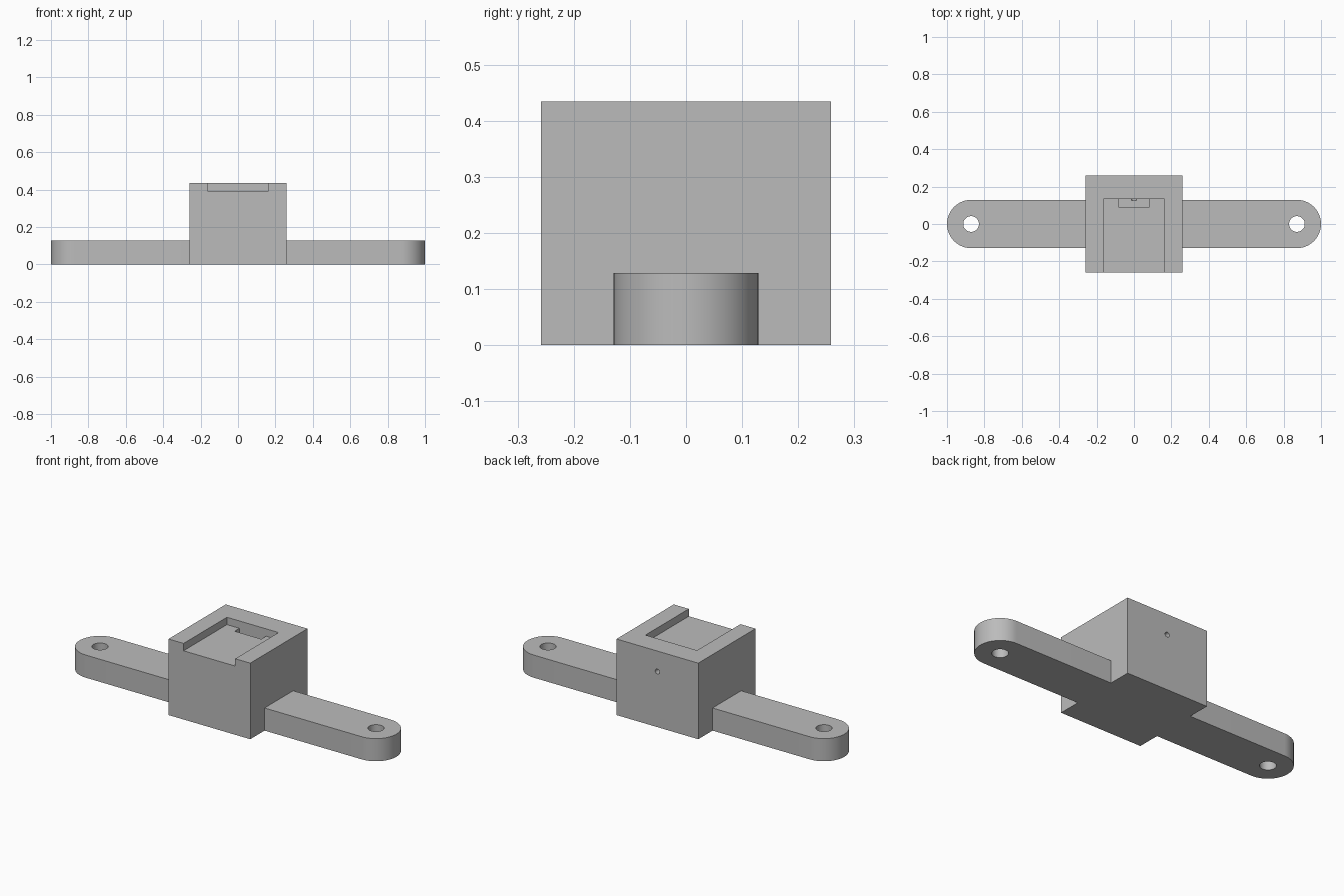
import bpy, bmesh, math
from mathutils import Matrix

cube = bpy.data.objects.get("Cube")
if cube:
    bpy.data.objects.remove(cube, do_unlink=True)

# Material
grey = bpy.data.materials.new("plain grey")
grey.use_nodes = True
colour = (0.5, 0.5, 0.5, 1)
grey.diffuse_color = colour
grey.node_tree.nodes["Principled BSDF"].inputs["Base Color"].default_value = colour


def make_object(name, bm):
    mesh = bpy.data.meshes.new(name)
    bmesh.ops.recalc_face_normals(bm, faces=bm.faces)
    bm.to_mesh(mesh)
    bm.free()
    mesh.materials.append(grey)
    ob = bpy.data.objects.new(name, mesh)
    bpy.context.collection.objects.link(ob)
    return ob


def box(name, low, high):
    bm = bmesh.new()
    bmesh.ops.create_cube(bm, size=1)
    for v in bm.verts:
        v.co = [l + (c + 0.5) * (h - l) for c, l, h in zip(v.co, low, high)]
    return make_object(name, bm)


def cylinder(name, radius, depth, centre, tilt=0):
    bm = bmesh.new()
    place = Matrix.Translation(centre) @ Matrix.Rotation(tilt, 4, "X")
    bmesh.ops.create_cone(bm, cap_ends=True, segments=48, radius1=radius,
                          radius2=radius, depth=depth, matrix=place)
    return make_object(name, bm)


def combine(target, other, operation):
    mod = target.modifiers.new(operation.lower(), "BOOLEAN")
    mod.operation = operation
    mod.solver = "EXACT"
    mod.object = other
    bpy.context.view_layer.objects.active = target
    bpy.ops.object.modifier_apply(modifier=mod.name)
    bpy.data.objects.remove(other, do_unlink=True)


HALF, TOP = 0.258, 0.434
ARM_R, ARM_TOP, ARM_X = 0.129, 0.129, 0.871

# Mounting bar: rounded strip with a screw hole at each end
bm = bmesh.new()
outline = []
for side in (1, -1):
    for i in range(33):
        a = math.pi * (i / 32 - 0.5)
        outline.append(bm.verts.new((side * (ARM_X + ARM_R * math.cos(a)),
                                     side * ARM_R * math.sin(a), 0)))
base = bm.faces.new(outline)
top = bmesh.ops.extrude_face_region(bm, geom=[base])["geom"]
bmesh.ops.translate(bm, vec=(0, 0, ARM_TOP),
                    verts=[g for g in top if isinstance(g, bmesh.types.BMVert)])
bracket = make_object("mounting_bracket", bm)

# Central block joined to the bar
combine(bracket, box("block", (-HALF, -HALF, 0), (HALF, HALF, TOP)), "UNION")

# Screw holes
for side in (1, -1):
    combine(bracket, cylinder("screw_hole", 0.042, 1, (side * ARM_X, 0, 0)), "DIFFERENCE")

# Slot open to the front, with a deeper pocket at its back end
combine(bracket, box("slot", (-0.163, -0.5, 0.392), (0.163, 0.133, 0.6)), "DIFFERENCE")
combine(bracket, box("pocket", (-0.084, 0.09, 0.315), (0.084, 0.133, 0.5)), "DIFFERENCE")

# Small wire hole from the back face into the pocket
combine(bracket, cylinder("wire_hole", 0.014, 0.275, (0, 0.2625, 0.317), math.pi / 2), "DIFFERENCE")

# Smooth the round parts and keep the edges sharp
bpy.ops.object.select_all(action="DESELECT")
bracket.select_set(True)
bpy.context.view_layer.objects.active = bracket
bpy.ops.object.shade_smooth_by_angle(angle=math.radians(30))
